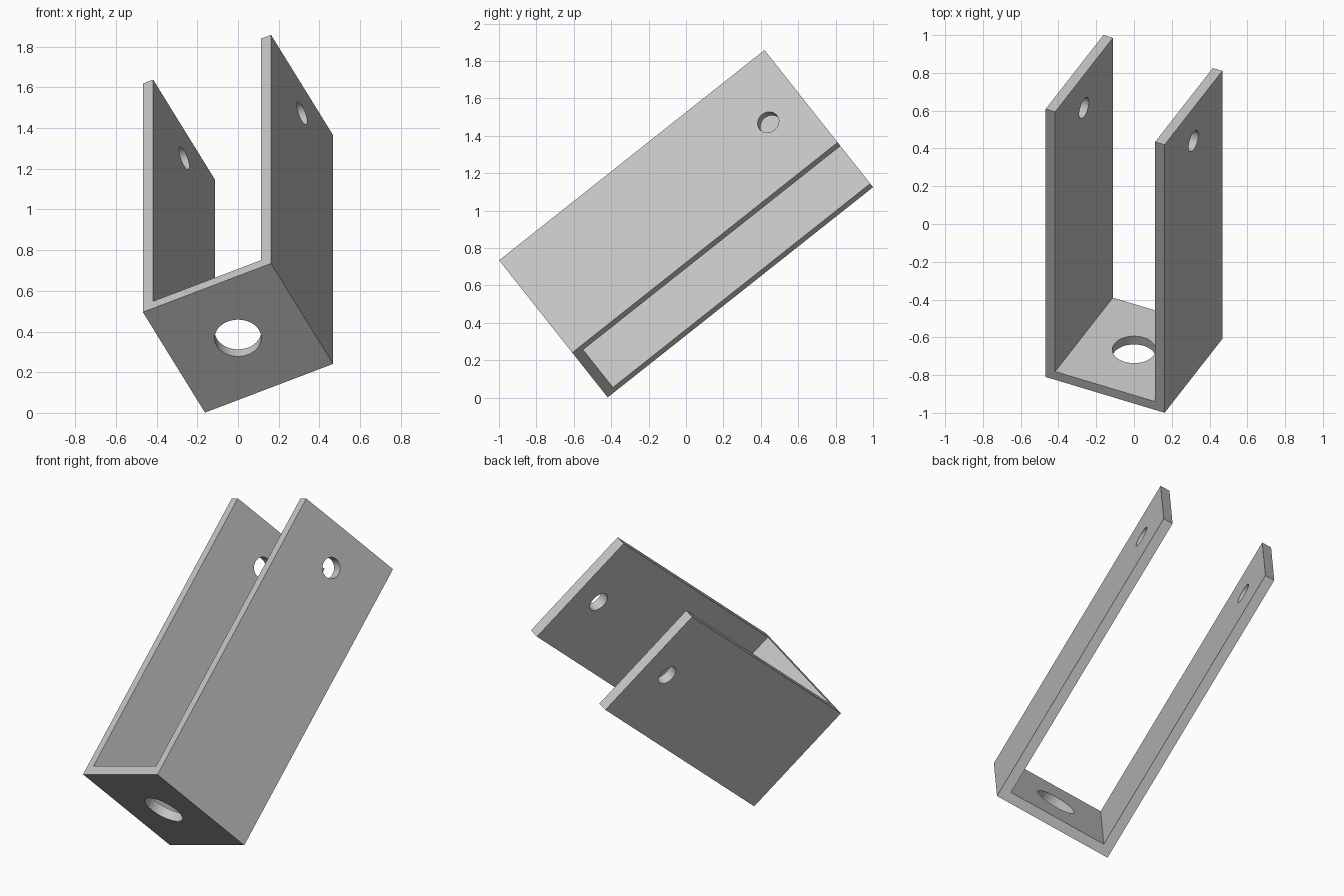
import bpy, bmesh
from mathutils import Matrix, Vector

cube = bpy.data.objects.get("Cube")
if cube:
    bpy.data.objects.remove(cube, do_unlink=True)

# Overall sizes of the U-shaped bracket
SIDE, LENGTH, WALL = 0.70, 1.81, 0.056
BASE_HOLE, PIN_HOLE, PIN_INSET = 0.115, 0.059, 0.224

grey = bpy.data.materials.new("light grey")
grey.use_nodes = True
colour = (0.55, 0.55, 0.55, 1)
grey.diffuse_color = colour
grey.node_tree.nodes["Principled BSDF"].inputs["Base Color"].default_value = colour

# Bracket: U profile extruded across its depth
h, i = SIDE / 2, SIDE / 2 - WALL
profile = [(-h, 0), (h, 0), (h, LENGTH), (i, LENGTH),
           (i, WALL), (-i, WALL), (-i, LENGTH), (-h, LENGTH)]
bm = bmesh.new()
face = bm.faces.new([bm.verts.new((x, -h, z)) for x, z in profile])
extruded = bmesh.ops.extrude_face_region(bm, geom=[face])["geom"]
bmesh.ops.translate(bm, vec=(0, SIDE, 0),
                    verts=[v for v in extruded if isinstance(v, bmesh.types.BMVert)])
bmesh.ops.recalc_face_normals(bm, faces=bm.faces)
mesh = bpy.data.meshes.new("bracket")
bm.to_mesh(mesh)
bm.free()
mesh.materials.append(grey)
bracket = bpy.data.objects.new("bracket", mesh)
bpy.context.collection.objects.link(bracket)


def drill(name, radius, depth, centre, turn):
    """Cut a round hole through the bracket."""
    bpy.ops.mesh.primitive_cylinder_add(vertices=64, radius=radius, depth=depth,
                                        location=centre, rotation=turn)
    cutter = bpy.context.object
    cutter.name = name
    cutter.hide_render = True
    cutter.data.materials.append(grey)
    bpy.ops.object.select_all(action='DESELECT')
    bpy.context.view_layer.objects.active = bracket
    bracket.select_set(True)
    mod = bracket.modifiers.new(name, 'BOOLEAN')
    mod.operation, mod.solver, mod.object = 'DIFFERENCE', 'EXACT', cutter
    bpy.ops.object.modifier_apply(modifier=name)
    bpy.data.objects.remove(cutter, do_unlink=True)


# Bolt hole in the base, pin hole through both arms
drill("base_hole", BASE_HOLE, WALL * 4, (0, 0, WALL / 2), (0, 0, 0))
drill("pin_hole", PIN_HOLE, SIDE * 2, (0, 0, LENGTH - PIN_INSET), (0, 1.5707963, 0))
bpy.ops.object.shade_smooth_by_angle()

# Tilt the bracket: arms lean up and back, with a roll about their length
up = Vector((0, 0.784, 0.621)).normalized()
across = Vector((0.9, -0.271, 0.342))
across = (across - up * across.dot(up)).normalized()
depth = up.cross(across)
pose = Matrix((across, depth, up)).transposed().to_4x4()
pose.translation = (0, -0.709, 0.368)
bracket.data.transform(pose)
